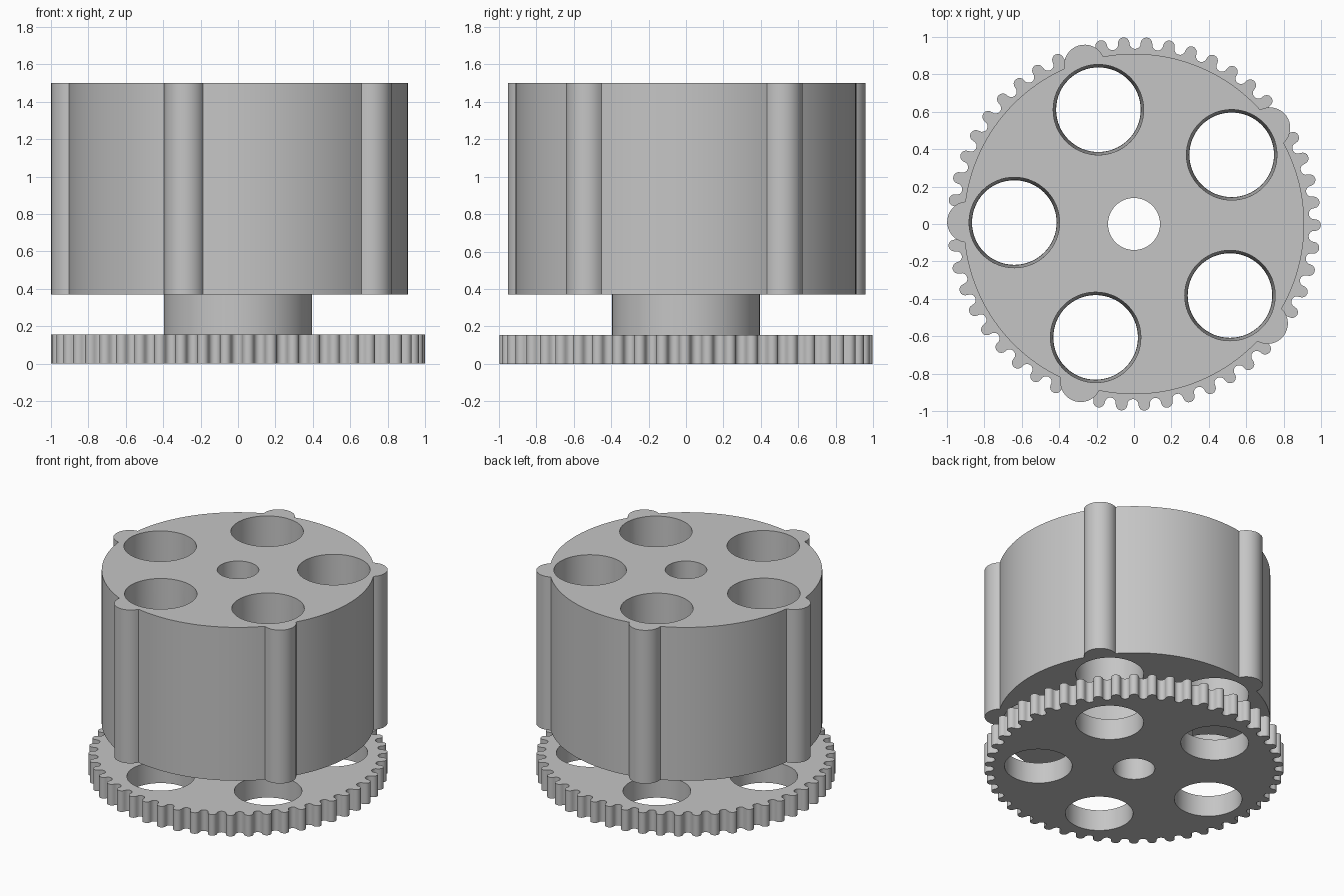
import bpy, bmesh
from math import sin, cos, acos, atan2, pi, radians
from mathutils import Matrix, Vector

cube = bpy.data.objects.get("Cube")
if cube:
    bpy.data.objects.remove(cube)

GEAR_TOP, DRUM_BASE, DRUM_TOP = 0.155, 0.37, 1.5
TWIST = radians(-0.7)
SPOKES = [TWIST + pi + i * 2 * pi / 5 for i in range(5)]

grey = bpy.data.materials.new("plain grey")
grey.use_nodes = True
COLOUR = (0.56, 0.56, 0.56, 1)
grey.diffuse_color = COLOUR
grey.node_tree.nodes["Principled BSDF"].inputs["Base Color"].default_value = COLOUR


def polar(radius, angle):
    return Vector((radius * cos(angle), radius * sin(angle)))


def make_object(name, bm):
    mesh = bpy.data.meshes.new(name)
    bmesh.ops.recalc_face_normals(bm, faces=bm.faces)
    bm.to_mesh(mesh)
    bm.free()
    mesh.materials.append(grey)
    obj = bpy.data.objects.new(name, mesh)
    bpy.context.collection.objects.link(obj)
    return obj


def extrude_outline(name, points, z0, z1):
    bm = bmesh.new()
    face = bm.faces.new([bm.verts.new((p.x, p.y, z0)) for p in points])
    new = bmesh.ops.extrude_face_region(bm, geom=[face], use_keep_orig=True)["geom"]
    verts = [g for g in new if isinstance(g, bmesh.types.BMVert)]
    bmesh.ops.translate(bm, verts=verts, vec=(0, 0, z1 - z0))
    return make_object(name, bm)


def bore(obj, z0, z1, holes):
    """Cut vertical holes given as (centre, bottom radius, top radius)."""
    bm = bmesh.new()
    for centre, low, high in holes:
        place = Matrix.Translation((centre.x, centre.y, (z0 + z1) / 2))
        bmesh.ops.create_cone(bm, cap_ends=True, segments=64, radius1=low,
                              radius2=high, depth=z1 - z0 + 0.02, matrix=place)
    cutter = make_object(obj.name + "_cutter", bm)
    cutter.hide_render = True
    mod = obj.modifiers.new("bore", 'BOOLEAN')
    mod.operation, mod.solver, mod.object = 'DIFFERENCE', 'EXACT', cutter
    bpy.ops.object.select_all(action='DESELECT')
    bpy.context.view_layer.objects.active = obj
    obj.select_set(True)
    bpy.ops.object.modifier_apply(modifier=mod.name)
    bpy.data.objects.remove(cutter)
    bpy.ops.object.shade_smooth_by_angle(angle=radians(30))


def drum_outline(body=0.91, centre=0.889, rib=0.11):
    """Circle with five rounded ribs standing out of it."""
    edge = acos((body**2 - centre**2 - rib**2) / (2 * centre * rib))
    half = atan2(rib * sin(edge), centre + rib * cos(edge))
    points = []
    for spoke in SPOKES:
        for i in range(17):
            a = edge * (i / 8 - 1)
            points.append(polar(centre, spoke) + polar(rib, spoke + a))
        gap = 2 * pi / 5 - 2 * half
        points += [polar(body, spoke + half + gap * i / 24) for i in range(1, 24)]
    return points


def gear_outline(teeth=50, pitch_radius=0.968, tip=0.031):
    """Alternating round tips and round valleys."""
    step = 2 * pi / teeth
    points = []
    for t in range(teeth):
        angle = t * step - radians(0.35)
        points += [polar(pitch_radius, angle) + polar(tip, angle + (i / 4 - 1) * pi / 2)
                   for i in range(9)]
        valley = angle + step / 2
        points += [polar(pitch_radius - 0.002, valley) + polar(0.03, valley + pi * (1.5 - i / 8))
                   for i in range(7, 0, -1)][::-1]
    return points


centre_hole = (Vector((0, 0)), 0.139, 0.139)

# Toothed wheel at the bottom
gear = extrude_outline("toothed_wheel", gear_outline(), 0, GEAR_TOP)
bore(gear, 0, GEAR_TOP, [centre_hole] + [(polar(0.64, a), 0.226, 0.226) for a in SPOKES])

# Short neck between the wheel and the drum
circle = [polar(0.395, i * 2 * pi / 96) for i in range(96)]
neck = extrude_outline("neck", circle, GEAR_TOP, DRUM_BASE)
bore(neck, GEAR_TOP, DRUM_BASE, [centre_hole])

# Ribbed drum with slightly tapered holes
drum = extrude_outline("ribbed_drum", drum_outline(), DRUM_BASE, DRUM_TOP)
bore(drum, DRUM_BASE, DRUM_TOP, [centre_hole] + [(polar(0.64, a), 0.227, 0.242) for a in SPOKES])
